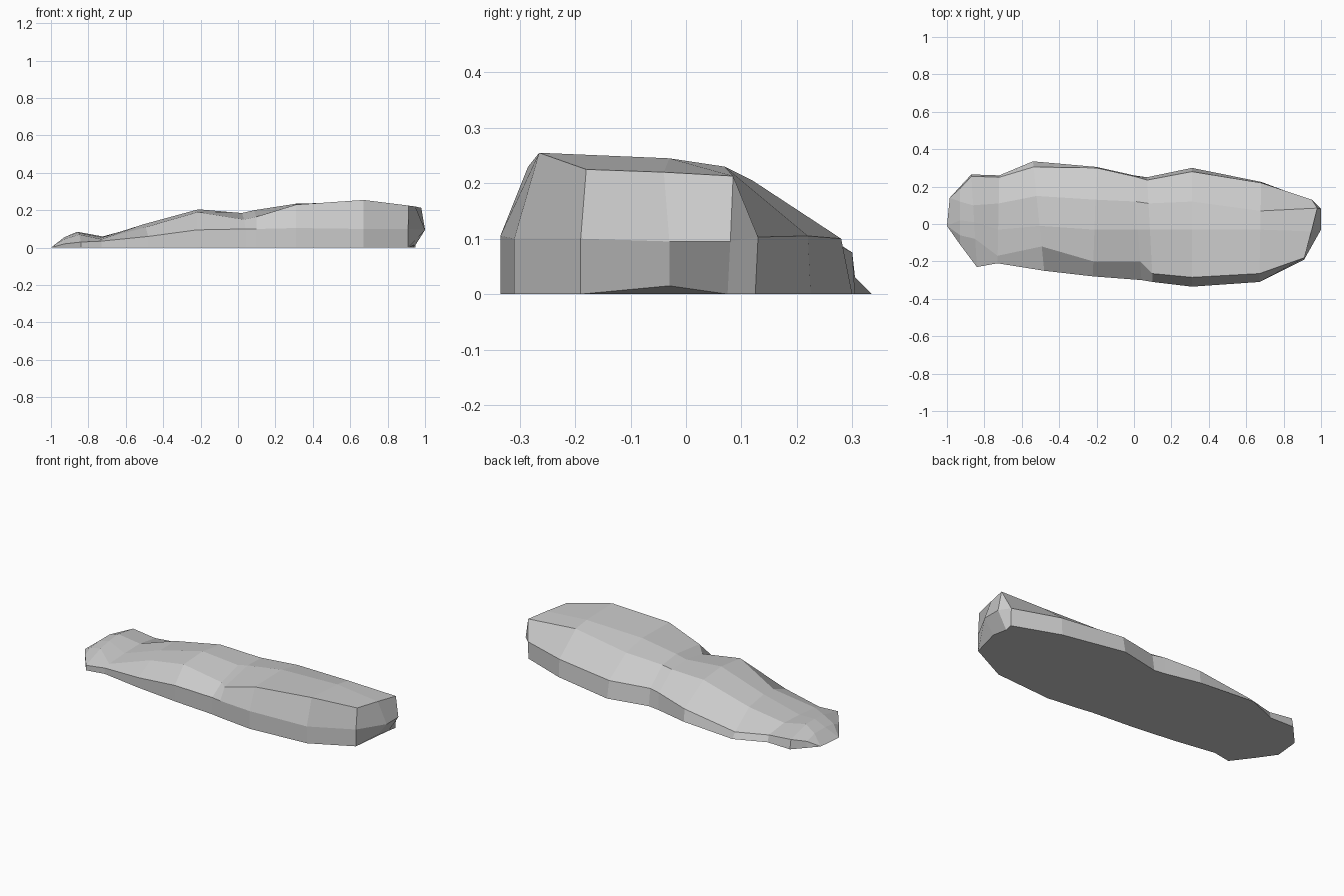
import bpy
import bmesh

default = bpy.data.objects.get("Cube")
if default:
    bpy.data.objects.remove(default, do_unlink=True)


def make_material(name, colour):
    mat = bpy.data.materials.new(name)
    mat.use_nodes = True
    mat.diffuse_color = colour
    mat.node_tree.nodes["Principled BSDF"].inputs["Base Color"].default_value = colour
    return mat


# Stations from the narrow tip to the blunt end:
# front x, back x, front y, front wall z, front shoulder (y, z),
# ridge (y, z), back shoulder (y, z), back wall (y, z), back base y
STATIONS = [
    (-.93, -.93, -.11, .02, -.06, .045, .02, .055, .12, .055, .19, .035, .20),
    (-.84, -.87, -.23, .03, -.08, .07, .01, .08, .10, .085, .255, .055, .265),
    (-.73, -.72, -.21, .035, -.17, .045, -.03, .055, .11, .06, .25, .04, .26),
    (-.48, -.54, -.25, .06, -.12, .11, -.01, .125, .15, .115, .305, .03, .335),
    (-.22, -.20, -.28, .095, -.20, .19, -.03, .205, .13, .185, .30, .075, .305),
    (.04, .0, -.30, .1, -.20, .15, -.03, .185, .12, .185, .255, .1, .26),
    (.10, .07, -.31, .1, -.265, .165, -.03, .2, .11, .19, .235, .1, .25),
    (.31, .31, -.335, .105, -.285, .23, -.03, .235, .12, .205, .28, .1, .30),
    (.67, .68, -.31, .1, -.265, .255, -.03, .245, .07, .23, .22, .105, .225),
    (.91, .95, -.19, .1, -.18, .225, -.04, .22, .085, .213, .13, .103, .125),
]


def add_ring(bm, station):
    """Seven-point open arch from the front base over to the back base."""
    xf, xb, yf, zf, y1, z1, y2, z2, y3, z3, y4, z4, yb = station
    profile = [(yf, 0), (yf, zf), (y1, z1), (y2, z2), (y3, z3), (y4, z4), (yb, 0)]
    return [bm.verts.new((xf + (xb - xf) * (y - yf) / (yb - yf), y, z))
            for y, z in profile]


bm = bmesh.new()
rings = [add_ring(bm, s) for s in STATIONS]

# Skin between neighbouring stations
for a, b in zip(rings, rings[1:]):
    for i in range(len(a) - 1):
        bm.faces.new((a[i], a[i + 1], b[i + 1], b[i]))

# Narrow tip, sloping down to the ground
first = rings[0]
tip_front = bm.verts.new((-1, -.01, 0))
tip_back = bm.verts.new((-.985, .14, 0))
for i in range(3):
    bm.faces.new((first[i], first[i + 1], tip_front))
bm.faces.new((first[3], first[4], tip_back, tip_front))
for i in (4, 5):
    bm.faces.new((first[i], first[i + 1], tip_back))

# Blunt end, bulging at mid height and tucked in underneath
fb, fm, ft, ridge, bt, bk, bb = rings[-1]
ridge.co.x, bt.co.x = .948, .98
nose_front = bm.verts.new((1, -.03, .095))
nose_back = bm.verts.new((1, .08, .095))
under_front = bm.verts.new((.94, -.03, .015))
under_back = bm.verts.new((.94, .075, 0))
for face in ((fm, ft, ridge, nose_front), (ridge, bt, nose_back, nose_front),
             (bt, bk, nose_back), (bk, bb, under_back, nose_back),
             (fb, fm, nose_front, under_front),
             (nose_front, nose_back, under_back, under_front)):
    bm.faces.new(face)

# Flat underside
base = [r[0] for r in rings] + [under_front, under_back]
base += [r[-1] for r in reversed(rings)] + [tip_back, tip_front]
bm.faces.new(base)

bmesh.ops.recalc_face_normals(bm, faces=bm.faces)
mesh = bpy.data.meshes.new("long_flat_body")
bm.to_mesh(mesh)
bm.free()
mesh.materials.append(make_material("light grey", (.6, .6, .6, 1)))
body = bpy.data.objects.new("long_flat_body", mesh)
bpy.context.scene.collection.objects.link(body)
